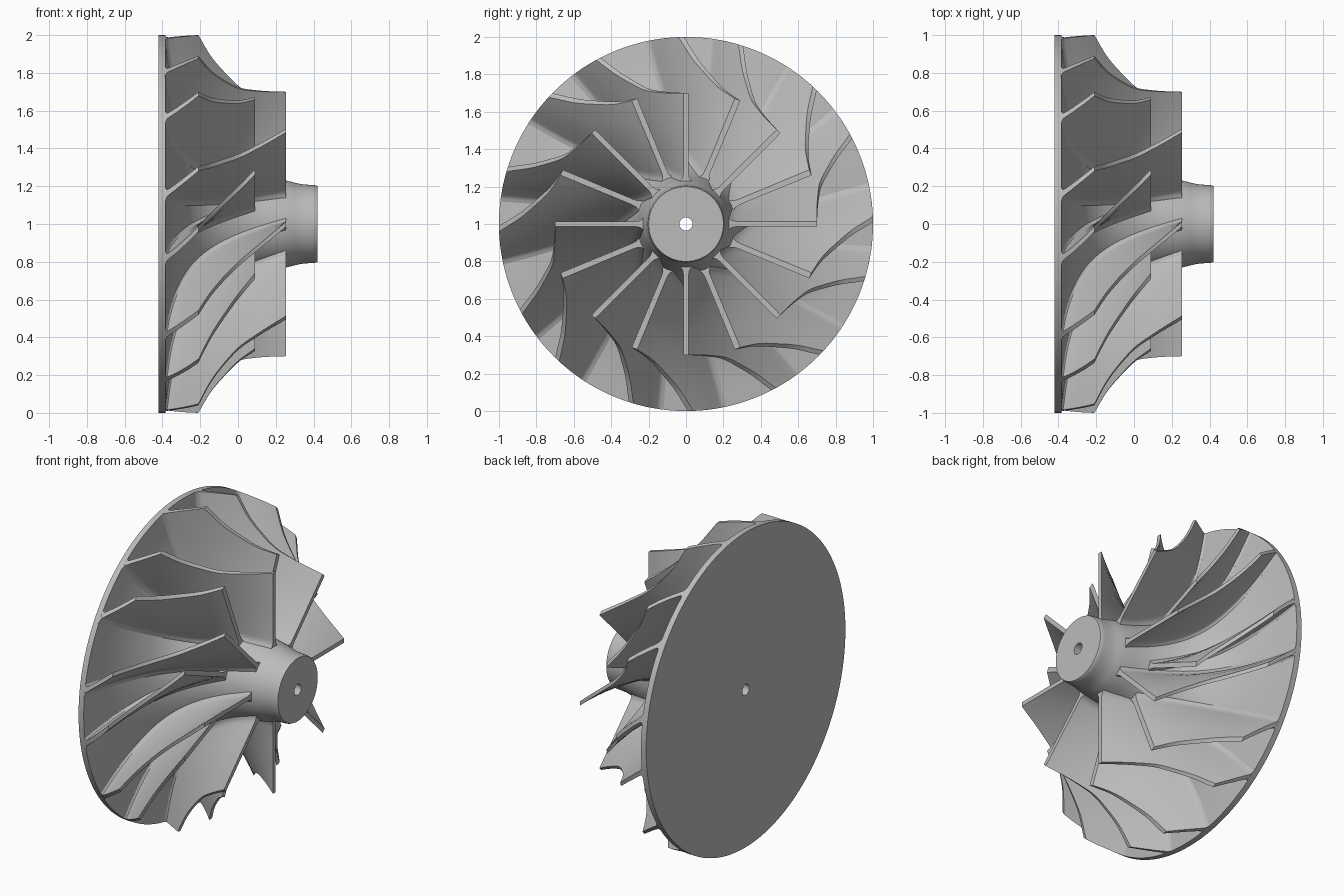
import bpy, bmesh, math
from mathutils import Vector

cube = bpy.data.objects.get("Cube")
if cube:
    bpy.data.objects.remove(cube, do_unlink=True)

grey = bpy.data.materials.new("machined grey")
grey.use_nodes = True
colour = (0.5, 0.5, 0.5, 1)
grey.diffuse_color = colour
grey.node_tree.nodes["Principled BSDF"].inputs["Base Color"].default_value = colour

# (x, radius) profiles from the nose towards the rim
HUB = [(0.41, 0.205), (0.33, 0.212), (0.255, 0.23), (0.09, 0.262), (-0.05, 0.315),
       (-0.16, 0.39), (-0.25, 0.5), (-0.32, 0.66), (-0.36, 0.82), (-0.384, 1)]
SHROUD = [(0.255, 0.7), (0.17, 0.705), (0.09, 0.72), (0.01, 0.747), (-0.06, 0.8),
          (-0.14, 0.885), (-0.21, 1)]


def smooth(points, steps=12):
    """Catmull-Rom curve through the points."""
    p = [Vector(q) for q in points]
    p = [2 * p[0] - p[1]] + p + [2 * p[-1] - p[-2]]
    out = []
    for a, b, c, d in zip(p, p[1:], p[2:], p[3:]):
        for i in range(steps):
            t = i / steps
            out.append(0.5 * (2 * b + (c - a) * t + (2 * a - 5 * b + 4 * c - d) * t * t
                              + (3 * b - a - 3 * c + d) * t ** 3))
    return out + [p[-2]]


def resample(curve, start, count):
    """Even points along the part of the curve behind x = start."""
    first = next(i for i, p in enumerate(curve) if p.x < start - 0.0005)
    a, b = curve[first - 1], curve[first]
    line = [a.lerp(b, (a.x - start) / (a.x - b.x))] + curve[first:]
    dist = [0]
    for a, b in zip(line, line[1:]):
        dist.append(dist[-1] + (b - a).length)
    out, k = [], 0
    for i in range(count):
        d = dist[-1] * i / (count - 1)
        while k < len(line) - 2 and dist[k + 1] < d:
            k += 1
        out.append(line[k].lerp(line[k + 1], (d - dist[k]) / (dist[k + 1] - dist[k])))
    return out


def polar(x, r, angle):
    return (x, r * math.cos(angle), 1 + r * math.sin(angle))


def finish(name, bm, angle):
    bmesh.ops.recalc_face_normals(bm, faces=bm.faces)
    mesh = bpy.data.meshes.new(name)
    bm.to_mesh(mesh)
    bm.free()
    mesh.materials.append(grey)
    obj = bpy.data.objects.new(name, mesh)
    bpy.context.collection.objects.link(obj)
    bpy.ops.object.select_all(action='DESELECT')
    obj.select_set(True)
    bpy.context.view_layer.objects.active = obj
    bpy.ops.object.shade_smooth_by_angle(angle=math.radians(angle))


def build_hub(segments=128):
    """Back disc, flared hub and nose turned as one ring with a bore."""
    profile = [Vector((-0.42, 0.035)), Vector((0.42, 0.035)), Vector((0.42, 0.2))]
    profile += smooth(HUB, 5) + [Vector((-0.42, 1))]
    bm = bmesh.new()
    rings = [[bm.verts.new(polar(p.x, p.y, math.tau * i / segments)) for p in profile]
             for i in range(segments)]
    for i in range(segments):
        a, b = rings[i], rings[(i + 1) % segments]
        for j in range(len(profile)):
            k = (j + 1) % len(profile)
            bm.faces.new((a[j], a[k], b[k], b[j]))
    finish("hub_disc", bm, 30)


# Height up the blade and half thickness there, flared at the root as a fillet
LAYERS = [(-0.03, 0.035), (0, 0.03), (0.02, 0.021), (0.05, 0.015), (0.1, 0.013),
          (0.35, 0.012), (0.7, 0.011), (1, 0.01)]


def build_blade(name, angle, start, turn, bend, count=28):
    """Swept blade from hub to shroud curve, leading edge at x = start."""
    roots = resample(smooth(HUB), start, count)
    tips = resample(smooth(SHROUD), start, count)
    bm = bmesh.new()
    sides = []
    for sign in (-1, 1):
        grid = []
        for root, tip in zip(roots, tips):
            row = []
            for height, half in LAYERS:
                p = root.lerp(tip, height)
                u = start - p.x
                sweep = math.radians(turn * u + bend * u * u)
                slope = math.radians(turn + 2 * bend * u)
                offset = half * math.sqrt(1 + (p.y * slope) ** 2) / p.y
                row.append(bm.verts.new(polar(p.x, p.y, angle + sweep + sign * offset)))
            grid.append(row)
        sides.append(grid)
        for a, b in zip(grid, grid[1:]):
            for j in range(len(LAYERS) - 1):
                bm.faces.new((a[j], b[j], b[j + 1], a[j + 1]))
    # Close the leading, rim, tip and root edges
    left, right = sides
    borders = [([g[i] for g in left], [g[i] for g in right]) for i in (0, -1)]
    borders += [(left[i], right[i]) for i in (0, -1)]
    for a, b in borders:
        for j in range(len(a) - 1):
            bm.faces.new((a[j], a[j + 1], b[j + 1], b[j]))
    finish(name, bm, 40)


build_hub()
for n in range(8):
    base = math.tau * n / 8
    build_blade(f"full_blade_{n + 1}", base, 0.255, 70.7, -22.5)
    build_blade(f"splitter_blade_{n + 1}", base + math.pi / 8, 0.09, 98, -60)
